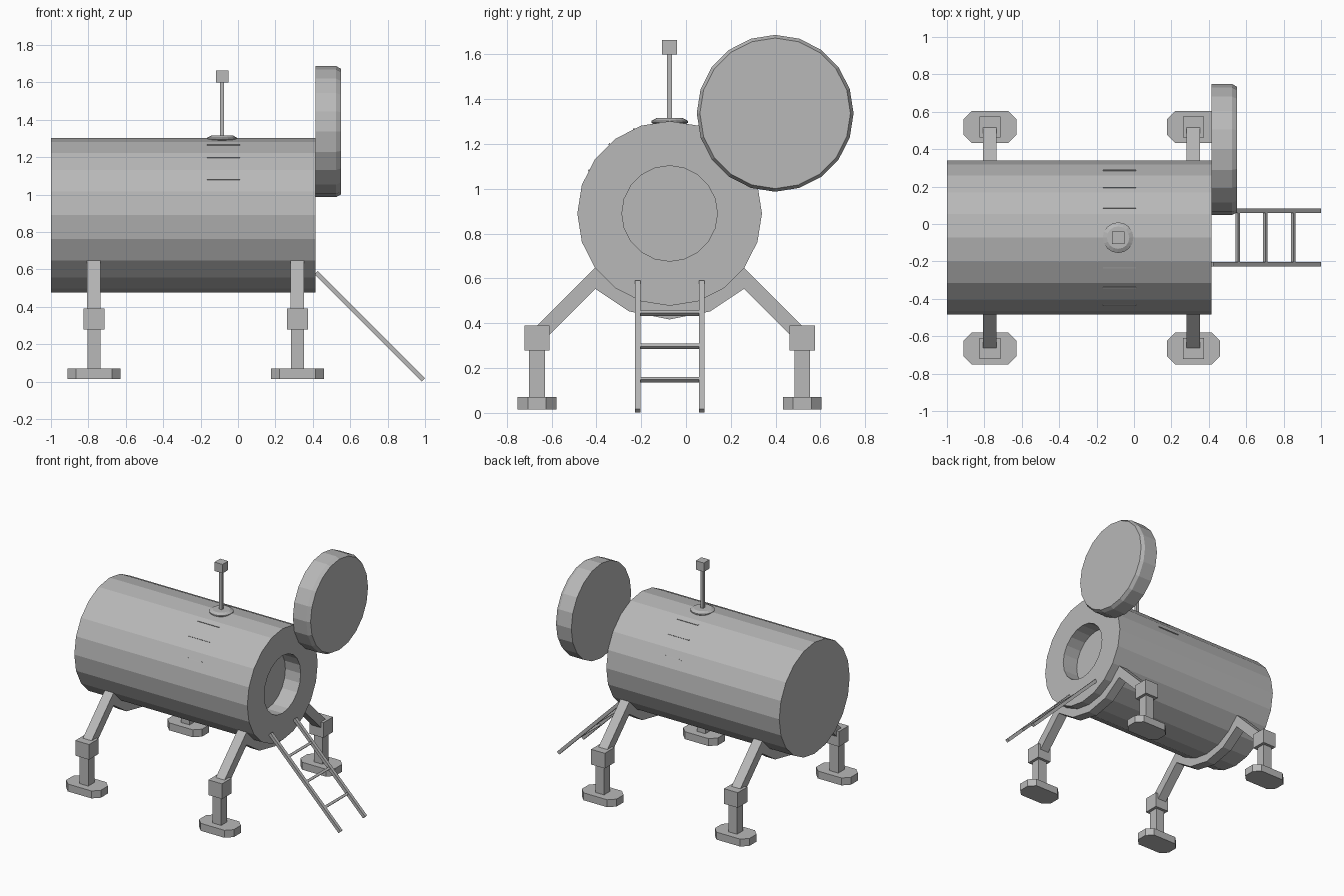
import bpy, bmesh
from math import sin, cos, pi, radians
from mathutils import Matrix, Vector

if "Cube" in bpy.data.objects:
    bpy.data.objects.remove(bpy.data.objects["Cube"])

GREY = (0.48, 0.48, 0.48, 1)
metal = bpy.data.materials.new("plain_grey")
metal.use_nodes = True
metal.diffuse_color = GREY
metal.node_tree.nodes["Principled BSDF"].inputs["Base Color"].default_value = GREY

CY, CZ, R = -0.073, 0.89, 0.412      # hull axis and radius


def finish(name, bm):
    bmesh.ops.recalc_face_normals(bm, faces=bm.faces)
    mesh = bpy.data.meshes.new(name)
    bm.to_mesh(mesh)
    bm.free()
    mesh.materials.append(metal)
    ob = bpy.data.objects.new(name, mesh)
    bpy.context.collection.objects.link(ob)
    return ob


def box(name, centre, size, turn=Matrix()):
    bm = bmesh.new()
    bmesh.ops.create_cube(bm, size=1)
    bm.transform(Matrix.Translation(centre) @ turn @ Matrix.Diagonal((*size, 1)))
    return finish(name, bm)


def prism(name, outline, axis, start, end):
    """Extrude a closed outline: (y, z) along x, or (x, y) along z."""
    bm = bmesh.new()
    place = (lambda p: (start, *p)) if axis == "x" else (lambda p: (*p, start))
    face = bm.faces.new([bm.verts.new(place(p)) for p in outline])
    grown = bmesh.ops.extrude_face_region(bm, geom=[face], use_keep_orig=True)
    step = Vector((end - start, 0, 0) if axis == "x" else (0, 0, end - start))
    bmesh.ops.translate(bm, vec=step, verts=[v for v in grown["geom"] if isinstance(v, bmesh.types.BMVert)])
    return finish(name, bm)


def lathe(name, profile, centre, segments, axis="x"):
    """Spin (distance, radius) rings about an axis and cap both ends."""
    bm = bmesh.new()
    rings = []
    for d, r in profile:
        ring = []
        for i in range(segments):
            a = 2 * pi * i / segments
            u, v = r * cos(a), r * sin(a)
            ring.append(bm.verts.new(Vector(centre) + Vector((d, u, v) if axis == "x" else (u, v, d))))
        rings.append(ring)
    for a, b in zip(rings, rings[1:]):
        for i in range(segments):
            j = (i + 1) % segments
            bm.faces.new((a[i], a[j], b[j], b[i]))
    bm.faces.new(rings[0])
    bm.faces.new(rings[-1])
    return finish(name, bm)


# Hull with a recessed round hatchway, and the open hatch beside it
lathe("hull", [(-1, R), (0.415, R), (0.415, 0.213), (0.29, 0.213)], (0, CY, CZ), 20)
lathe("hatch_lid", [(0.415, 0.35), (0.525, 0.35), (0.55, 0.336)], (0, 0.398, 1.337), 20)

# Antenna
AX = -0.085
lathe("antenna_base", [(1.28, 0.06), (1.295, 0.082), (1.303, 0.082), (1.315, 0.06)], (AX, CY, 0), 16, "z")
box("antenna_rod", (AX, CY, 1.45), (0.022, 0.022, 0.31))
box("antenna_head", (AX, CY, 1.632), (0.066, 0.066, 0.066))

# Raised strips across the hull
for side in (-1, 1):
    for deg in (23, 41, 62):
        a = radians(deg) * side
        box("hull_strip", (-0.077, CY + 0.408 * sin(a), CZ + 0.408 * cos(a)),
            (0.175, 0.008, 0.008), Matrix.Rotation(-a, 4, "X"))

# Cradle straps and legs
for x in (-0.77, 0.318):
    arc = [radians(-135 + 22.5 * i) for i in range(5)]
    outer = [(CY + 0.473 * cos(a), CZ + 0.473 * sin(a)) for a in arc]
    inner = [(CY + 0.395 * cos(a), CZ + 0.395 * sin(a)) for a in reversed(arc)]
    prism("cradle_strap", outer + inner, "x", x - 0.036, x + 0.036)
    for side in (-1, 1):
        y = CY + side * 0.592
        strut = [(0.30, -0.21), (0.33, -0.24), (0.61, -0.52), (0.565, -0.57), (0.33, -0.335), (0.27, -0.28)]
        prism("leg_strut", [(CY + side * p, CZ + q) for p, q in strut], "x", x - 0.036, x + 0.036)
        box("leg_joint", (x, y, 0.335), (0.112, 0.112, 0.112))
        box("leg_post", (x, y, 0.18), (0.07, 0.07, 0.24))
        w, d, c = 0.142, 0.086, 0.045
        foot = [(w, d - c), (w - c, d), (c - w, d), (-w, d - c),
                (-w, c - d), (c - w, -d), (w - c, -d), (w, c - d)]
        prism("foot_pad", [(x + p, y + q) for p, q in foot], "z", 0.015, 0.07)

# Boarding ladder
slope = Matrix.Rotation(radians(45), 4, "Y")
for side in (-1, 1):
    box("ladder_rail", (0.704, CY + side * 0.143, 0.296), (0.81, 0.024, 0.024), slope)
for x in (0.555, 0.703, 0.852):
    box("ladder_rung", (x, CY, 1 - x), (0.017, 0.28, 0.017), slope)
